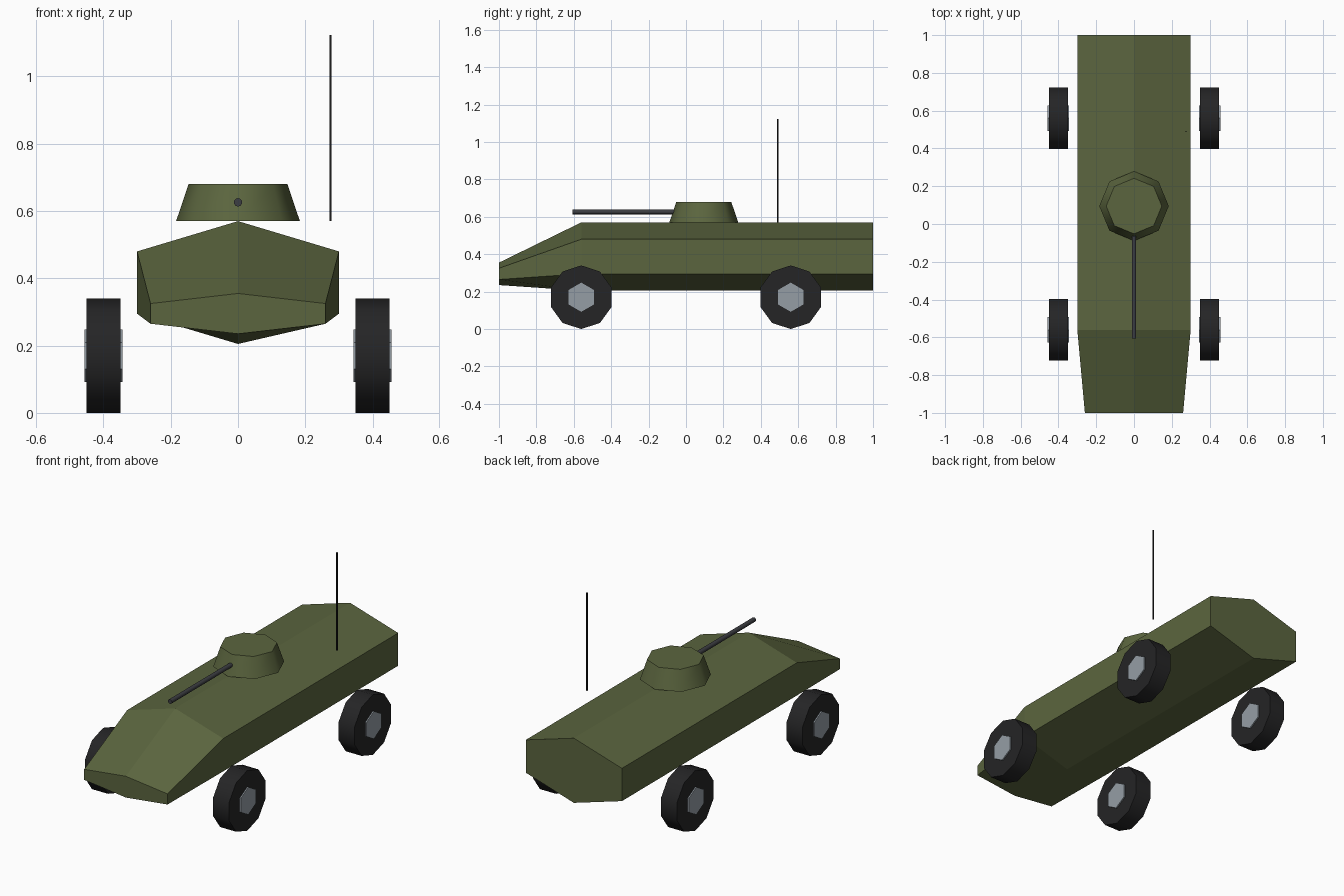
import bpy, bmesh, math
from mathutils import Vector

cube = bpy.data.objects.get("Cube")
if cube:
    bpy.data.objects.remove(cube, do_unlink=True)


def material(name, r, g, b):
    m = bpy.data.materials.new(name)
    m.use_nodes = True
    m.diffuse_color = (r, g, b, 1)
    m.node_tree.nodes["Principled BSDF"].inputs["Base Color"].default_value = (r, g, b, 1)
    return m


olive = material("olive_green", 0.105, 0.131, 0.049)
rubber = material("tyre_black", 0.018, 0.018, 0.019)
steel = material("hub_grey", 0.30, 0.34, 0.376)
gunmetal = material("gun_grey", 0.045, 0.047, 0.054)
black = material("antenna_black", 0.012, 0.012, 0.012)


def loft(name, rings, mat, smooth=None):
    """Skin a list of equal-length point rings and cap both ends."""
    bm = bmesh.new()
    loops = [[bm.verts.new(p) for p in ring] for ring in rings]
    n = len(loops[0])
    for a, b in zip(loops, loops[1:]):
        for i in range(n):
            j = (i + 1) % n
            bm.faces.new((a[i], a[j], b[j], b[i]))
    bm.faces.new(loops[0])
    bm.faces.new(loops[-1])
    bmesh.ops.recalc_face_normals(bm, faces=bm.faces)
    mesh = bpy.data.meshes.new(name)
    bm.to_mesh(mesh)
    bm.free()
    mesh.materials.append(mat)
    ob = bpy.data.objects.new(name, mesh)
    bpy.context.collection.objects.link(ob)
    if smooth:
        bpy.ops.object.select_all(action="DESELECT")
        ob.select_set(True)
        bpy.context.view_layer.objects.active = ob
        bpy.ops.object.shade_smooth_by_angle(angle=math.radians(smooth))
    return ob


def frustum(name, start, end, r0, r1, sides, mat, smooth=None):
    """Prism or cone between two points, first corner pointing up (or back)."""
    start, end = Vector(start), Vector(end)
    axis = (end - start).normalized()
    u = Vector((0, 1, 0)) if abs(axis.z) > 0.9 else Vector((0, 0, 1))
    v = axis.cross(u)

    def ring(c, r):
        angles = [math.tau * i / sides for i in range(sides)]
        return [c + r * (math.cos(a) * u + math.sin(a) * v) for a in angles]
    return loft(name, [ring(start, r0), ring(end, r1)], mat, smooth)


def hull_section(y, half, ridge, shoulder, sill, keel):
    return [(0, y, ridge), (half, y, shoulder), (half, y, sill),
            (0, y, keel), (-half, y, sill), (-half, y, shoulder)]


# Six-sided hull with a tapering nose
loft("hull", [hull_section(-1, 0.26, 0.355, 0.325, 0.265, 0.235),
              hull_section(-0.56, 0.30, 0.57, 0.48, 0.295, 0.205),
              hull_section(1, 0.30, 0.57, 0.48, 0.295, 0.205)], olive)

# Turret, gun and antenna
frustum("turret", (0, 0.095, 0.57), (0, 0.095, 0.68), 0.184, 0.147, 8, olive, 50)
frustum("gun_barrel", (0, 0, 0.626), (0, -0.607, 0.626), 0.0125, 0.0125, 10, gunmetal, 50)
frustum("antenna", (0.275, 0.49, 0.57), (0.275, 0.49, 1.123), 0.0042, 0.0042, 6, black, 65)

# Four wheels, each with a hub showing on both faces
for side, sx in (("left", 1), ("right", -1)):
    for end, y in (("front", -0.56), ("rear", 0.56)):
        z = 0.17
        frustum(f"{end}_{side}_tyre", (sx * 0.35, y, z), (sx * 0.45, y, z),
                0.17, 0.17, 10, rubber, 50)
        frustum(f"{end}_{side}_hub", (sx * 0.343, y, z), (sx * 0.457, y, z),
                0.078, 0.078, 6, steel)
